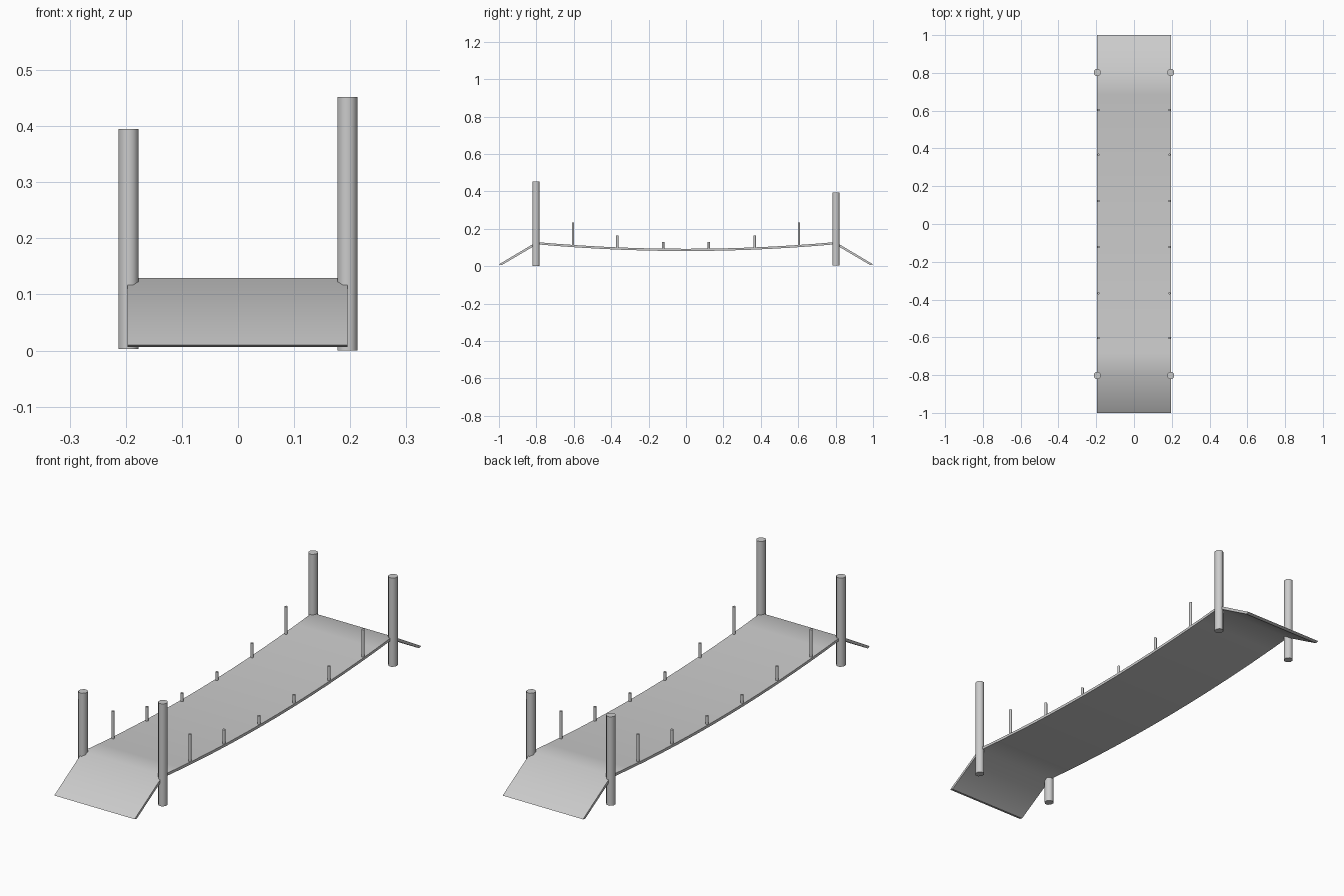
import bpy, bmesh, math

if "Cube" in bpy.data.objects:
    bpy.data.objects.remove(bpy.data.objects["Cube"])

grey = bpy.data.materials.new("light grey")
grey.diffuse_color = (0.6, 0.6, 0.6, 1)
grey.use_nodes = True
grey.node_tree.nodes["Principled BSDF"].inputs["Base Color"].default_value = grey.diffuse_color


def finish(name, bm, angle):
    bmesh.ops.recalc_face_normals(bm, faces=bm.faces)
    me = bpy.data.meshes.new(name)
    bm.to_mesh(me)
    bm.free()
    me.materials.append(grey)
    ob = bpy.data.objects.new(name, me)
    bpy.context.collection.objects.link(ob)
    bpy.ops.object.select_all(action='DESELECT')
    ob.select_set(True)
    bpy.context.view_layer.objects.active = ob
    bpy.ops.object.shade_smooth_by_angle(angle=math.radians(angle))
    return ob


def deck_z(y):
    return 0.093 + 0.056 * y * y


# Sagging deck with a sloped ramp at each end, extruded across x
ys = [-0.8 + 1.6 * i / 14 for i in range(15)]
top = [(-1, 0.010)] + [(y, deck_z(y)) for y in ys] + [(1, 0.010)]
bottom = [(-0.985, 0.006)] + [(y * 0.995, deck_z(y) - 0.012) for y in ys] + [(0.985, 0.006)]
bm = bmesh.new()
rows = []
for (ty, tz), (by, bz) in zip(top, bottom):
    rows.append([bm.verts.new(p) for p in
                 ((-0.197, ty, tz), (0.195, ty, tz), (0.195, by, bz), (-0.197, by, bz))])
for a, b in zip(rows, rows[1:]):
    for i in range(4):
        j = (i + 1) % 4
        bm.faces.new((a[i], a[j], b[j], b[i]))
bm.faces.new(rows[0])
bm.faces.new(rows[-1])
finish("deck", bm, 45)


# Upright posts
def post(name, x, y, z0, z1, rx, ry, sides):
    bm = bmesh.new()
    r = 1 / math.cos(math.pi / sides)
    loops = [[bm.verts.new((x + rx * r * math.cos(t), y + ry * r * math.sin(t), z))
              for t in [(k + 0.5) * math.tau / sides for k in range(sides)]]
             for z in (z0, z1)]
    for k in range(sides):
        n = (k + 1) % sides
        bm.faces.new((loops[0][k], loops[0][n], loops[1][n], loops[1][k]))
    bm.faces.new(loops[0])
    bm.faces.new(loops[1])
    finish(name, bm, 50)


for sx, side in ((-1, "left"), (1, "right")):
    # Large corner posts; the front right one is taller
    for sy, end in ((-1, "front"), (1, "back")):
        tall = sx > 0 and sy < 0
        post(f"corner_post_{end}_{side}", sx * 0.195, sy * 0.802,
             0.0 if tall else 0.003, 0.452 if tall else 0.395,
             0.018, 0.019, 8)
        # Small railing posts, shorter towards the middle
        for i, (y, h) in enumerate(((0.604, 0.234), (0.367, 0.163), (0.122, 0.13))):
            post(f"rail_post_{end}_{side}_{i + 1}", sx * 0.188, sy * y,
                 deck_z(y) - 0.006, h, 0.006, 0.006, 8)
